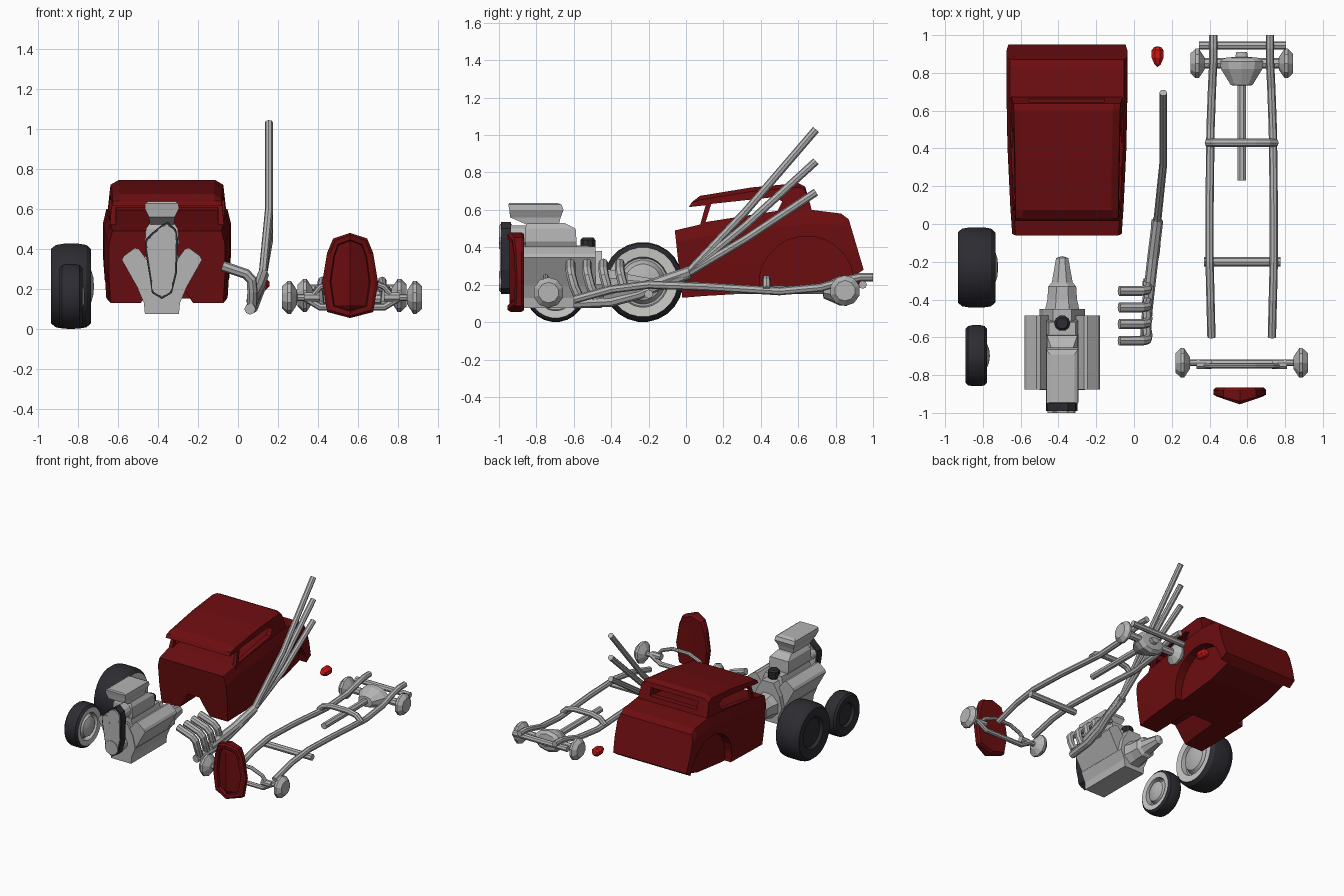
import bpy, bmesh, math
from mathutils import Vector, Matrix

if "Cube" in bpy.data.objects:
    bpy.data.objects.remove(bpy.data.objects["Cube"])


def material(name, rgb):
    m = bpy.data.materials.new(name)
    m.diffuse_color = (*rgb, 1)
    m.use_nodes = True
    m.node_tree.nodes["Principled BSDF"].inputs["Base Color"].default_value = m.diffuse_color
    return m


RED = material("dark red paint", (0.15, 0.004, 0.005))
METAL = material("grey metal", (0.46, 0.46, 0.46))
RUBBER = material("black rubber", (0.025, 0.025, 0.032))
WHITE = material("whitewall", (0.58, 0.58, 0.56))
LENS = material("bright red lens", (0.65, 0.008, 0.008))


def add(name, mesh, *mats):
    for m in mats:
        mesh.materials.append(m)
    ob = bpy.data.objects.new(name, mesh)
    bpy.context.collection.objects.link(ob)
    return ob


def loft(name, rings, mat, caps=True):
    """Skin a list of equal-length point rings."""
    bm = bmesh.new()
    vs = [[bm.verts.new(p) for p in r] for r in rings]
    n = len(rings[0])
    for a, b in zip(vs, vs[1:]):
        for i in range(n):
            bm.faces.new((a[i], a[(i + 1) % n], b[(i + 1) % n], b[i]))
    if caps:
        bm.faces.new(vs[0])
        bm.faces.new(vs[-1])
    bmesh.ops.remove_doubles(bm, verts=bm.verts, dist=1e-5)
    bmesh.ops.recalc_face_normals(bm, faces=bm.faces)
    me = bpy.data.meshes.new(name)
    bm.to_mesh(me)
    bm.free()
    return add(name, me, mat)


def prism(name, pts, axis, a, b, mat):
    """Extrude a profile along x (points are y,z) or y (points are x,z)."""
    put = (lambda p, t: (t, p[0], p[1])) if axis == 'x' else (lambda p, t: (p[0], t, p[1]))
    return loft(name, [[put(p, t) for p in pts] for t in (a, b)], mat)


def box(name, x0, x1, y0, y1, z0, z1, mat):
    return prism(name, [(x0, z0), (x1, z0), (x1, z1), (x0, z1)], 'y', y0, y1, mat)


def lathe(name, prof, mats, at, axis='x', n=10, pick=None, squash=1):
    """Turn (radius, offset) points about an axis; pick gives material per band."""
    bm = bmesh.new()
    turn = {'x': Matrix(), 'y': Matrix.Rotation(math.pi / 2, 4, 'Z'),
            'z': Matrix.Rotation(-math.pi / 2, 4, 'Y')}[axis]
    rows = []
    for r, t in prof:
        rows.append([bm.verts.new(Vector(at) + turn @ Vector((
            t, r * math.cos(math.tau * (i + .5) / n), squash * r * math.sin(math.tau * (i + .5) / n))))
            for i in range(n)])
    for k, (a, b) in enumerate(zip(rows, rows[1:])):
        for i in range(n):
            f = bm.faces.new((a[i], a[(i + 1) % n], b[(i + 1) % n], b[i]))
            f.material_index = pick[k] if pick else 0
    bmesh.ops.remove_doubles(bm, verts=bm.verts, dist=1e-5)
    bmesh.ops.recalc_face_normals(bm, faces=bm.faces)
    me = bpy.data.meshes.new(name)
    bm.to_mesh(me)
    bm.free()
    return add(name, me, *mats)


def tube(name, pts, r, mat=METAL):
    cu = bpy.data.curves.new(name, 'CURVE')
    cu.dimensions = '3D'
    cu.bevel_depth, cu.bevel_resolution, cu.use_fill_caps = r, 2, True
    sp = cu.splines.new('POLY')
    sp.points.add(len(pts) - 1)
    for p, q in zip(sp.points, pts):
        p.co = (*q, 1)
    tmp = bpy.data.objects.new(name, cu)
    bpy.context.collection.objects.link(tmp)
    me = bpy.data.meshes.new_from_object(tmp.evaluated_get(bpy.context.evaluated_depsgraph_get()))
    bpy.data.objects.remove(tmp)
    me.materials.clear()
    for p in me.polygons:
        p.use_smooth = False
    return add(name, me, mat)


def cut(ob, cutters):
    for c in cutters:
        m = ob.modifiers.new("cut", 'BOOLEAN')
        m.operation, m.object, m.solver = 'DIFFERENCE', c, 'EXACT'
    me = bpy.data.meshes.new_from_object(ob.evaluated_get(bpy.context.evaluated_depsgraph_get()))
    ob.modifiers.clear()
    ob.data = me
    for c in cutters:
        bpy.data.objects.remove(c)


# --- wheels: whitewall and domed cap on +x side ---
def wheel(name, R, w, x, y):
    prof = [(0, .03), (.5 * R, .03), (.56 * R, .01), (.88 * R, 0), (.97 * R, .12 * w), (R, .32 * w), (R, .68 * w),
            (.97 * R, .88 * w), (.87 * R, w), (.63 * R, w - .004), (.60 * R, w - .04), (.55 * R, w - .04),
            (.45 * R, w - .005), (.22 * R, w + .01), (0, w + .014)]
    ob = lathe(name, prof, (RUBBER, WHITE, METAL), (x, y, R), n=24, pick=[0] * 8 + [1] + [2] * 5)
    bpy.context.view_layer.objects.active = ob
    ob.select_set(True)
    bpy.ops.object.shade_smooth_by_angle(angle=math.radians(32))
    ob.select_set(False)


wheel("rear_wheel", .214, .2, -.933, -.23)
wheel("front_wheel", .163, .115, -.892, -.697)

# --- cab: lower body ---
CX = -.355
rings = []
for yb, yt, hw, zb, zt in [(-.02, -.06, .29, .13, .49), (.10, .09, .30, .14, .525), (.45, .40, .315, .16, .575),
                           (.72, .67, .32, .19, .60), (.89, .83, .32, .24, .58), (.95, .87, .32, .28, .55)]:
    half = [(hw * .97, 0), (hw, .4), (hw, .82), (hw - .018, 1)]
    ring = half + [(-x, f) for x, f in reversed(half)]
    rings.append([(CX + x, yb + f * (yt - yb), zb + f * (zt - zb)) for x, f in ring])
body = loft("cab_body", rings, RED)
arches = [lathe("arch_cutter", [(0, -.08), (.255, -.08), (.255, .08), (0, .08)], (RED,),
                (CX + s * .33, .645, .205), n=24) for s in (-1, 1)]
tunnel = prism("tunnel_cutter", [(CX - .15, .1), (CX + .15, .1), (CX + .09, .19), (CX + .05, .26),
                                 (CX - .05, .26), (CX - .09, .19)], 'y', -.2, .3, RED)
cut(body, arches + [tunnel])

# --- cab: chopped roof, hollow with open windows ---
prof = [(.07, .50), (.105, .625), (.016, .615), (.03, .64), (.075, .675), (.35, .72), (.60, .743), (.637, .725),
        (.672, .60), (.672, .54)]
rings = []
for s in (-1, -.87, .87, 1):
    r = []
    for y, z in prof:
        z -= .022 if abs(s) == 1 and z > .65 else 0
        r.append((CX + s * (.285 + .03 * y - .1 * (z - .5)), y, z))
    rings.append(r)
roof = loft("cab_roof", rings, RED)
cut(roof, [
    prism("inside_cutter", [(.10, .4), (.135, .645), (.58, .70), (.61, .69), (.645, .4)], 'x', CX - .25, CX + .25, RED),
    prism("side_window_cutter", [(.105, .535), (.135, .632), (.47, .668), (.515, .645), (.49, .595)],
          'x', CX - .5, CX + .5, RED),
    box("windshield_cutter", CX - .255, CX + .255, 0, .2, .51, .607, RED),
    box("rear_window_cutter", CX - .2, CX + .2, .58, .75, .635, .693, RED)])

# --- engine ---
EX = -.38
block = [(.085, .075), (.09, .13), (.12, .20), (.10, .29), (.05, .38)]
prism("engine_block", [(EX + x, z) for x, z in block] + [(EX - x, z) for x, z in reversed(block)],
      'y', -.88, -.45, METAL)
for s, side in ((-1, "right"), (1, "left")):
    head = [(.06, .19), (.09, .15), (.2, .345), (.19, .365), (.135, .405), (.115, .40), (.05, .31)]
    prism("cylinder_head_" + side, [(EX + s * x, z) for x, z in head], 'y', -.875, -.485, METAL)


def stack(name, levels):
    loft(name, [[(EX - w, a, z), (EX + w, a, z), (EX + w, b, z), (EX - w, b, z)] for z, a, b, w in levels], METAL)


stack("intake_manifold", [(.30, -.86, -.5, .1), (.41, -.86, -.52, .07)])
stack("blower_case", [(.40, -.855, -.585, .07), (.43, -.86, -.585, .085), (.50, -.86, -.59, .08),
                      (.53, -.85, -.65, .06)])
stack("air_scoop", [(.52, -.85, -.68, .06), (.56, -.94, -.67, .065), (.60, -.945, -.655, .085),
                    (.628, -.95, -.665, .083), (.638, -.945, -.69, .065)])
lathe("gearbox", [(0, -.46), (.1, -.46), (.085, -.40), (.08, -.33), (.06, -.31), (.035, -.18), (0, -.17)], (METAL,),
      (EX, 0, .2), 'y', 8)
lathe("distributor", [(0, .30), (.03, .30), (.03, .38), (.042, .39), (.042, .44), (.03, .452), (0, .452)], (RUBBER,),
      (EX, -.525, 0), 'z', 10)

# drive belt with grey cover and pulleys
belt = [(0, .52), (.03, .535), (.07, .50), (.08, .45), (.075, .28), (.05, .18), (0, .15), (-.05, .18), (-.06, .25),
        (-.085, .40), (-.08, .45), (-.05, .48)]
prism("drive_belt", [(EX + x, z) for x, z in belt], 'y', -.99, -.935, RUBBER)
prism("belt_cover", [(EX + x * .87, .34 + (z - .34) * .94) for x, z in belt], 'y', -.995, -.93, METAL)
for name, x, z, r in [("blower_pulley", .02, .465, .052), ("idler_pulley", -.045, .425, .034),
                      ("crank_pulley", 0, .22, .055)]:
    lathe(name, [(0, -1), (r, -1), (r, -.85), (0, -.85)], (METAL,), (EX + x, 0, z), 'y', 12)

# --- exhaust: four headers, collector, three zoomie pipes ---
for i in range(4):
    y = -.618 + .088 * i
    tube(f"header_pipe_{i + 1}", [(-.078, y, .315), (.04, y, .275), (.068, y + .005, .245), (.072, y + .02, .19),
                                  (.07, y + .05, .12)], .026)
tube("collector_low", [(.06, -.60, .10), (.075, -.40, .11), (.09, -.25, .15), (.11, -.14, .20), (.12, .02, .26)], .028)
tube("collector_high", [(.07, -.44, .14), (.10, -.18, .20), (.125, .02, .27)], .03)
for i, z in enumerate((1.03, .86, .695)):
    mid = .25 + (z - .25) * .44
    tube(f"exhaust_pipe_{i + 1}", [(.115, -.04, .225), (.125, .03, .255 + (z - .25) * .04), (.155, .32, mid),
                                   (.155, .695, z)], .021)

# --- chassis ---
FX = .57
for s, side in ((-1, "right"), (1, "left")):
    path = [(.16, -.6, .12), (.165, -.4, .175), (.17, -.2, .2), (.17, .1, .19), (.165, .5, .165), (.157, .72, .185),
            (.15, .86, .225), (.15, .93, .24), (.15, 1, .24)]
    tube("frame_rail_" + side, [(FX + s * x, y, z) for x, y, z in path], .022)
    # brake drums, rear and front
    for name, out, y, z in (("rear_hub_", .272, .85, .168), ("front_hub_", .35, -.735, .158)):
        prof = [(0, 0), (.055, 0), (.082, -.028), (.082, -.045), (.035, -.075), (0, -.078)]
        lathe(name + side, [(r, s * (out + t)) for r, t in prof], (METAL,), (FX, y, z), n=10)
    lathe("spring_shackle_" + side, [(0, -.04), (.024, -.04), (.024, .04), (0, .04)], (METAL,),
          (FX + s * .2, -.745, .16), n=8)
tube("front_crossmember", [(.37, -.2, .15), (.775, -.2, .15)], .024)
tube("middle_crossmember", [(.39, .43, .175), (.43, .43, .215), (.50, .43, .23), (.64, .43, .23), (.71, .43, .215),
                            (.75, .43, .175)], .022)
tube("rear_crossmember", [(.345, .945, .2), (.805, .945, .2)], .022)
tube("rear_axle", [(.35, .85, .168), (.79, .85, .168)], .028)
lathe("differential", [(0, .91), (.03, .91), (.035, .885), (.09, .88), (.12, .86), (.115, .82), (.06, .735),
                       (0, .73)], (METAL,), (FX, 0, .168), 'y', 10, squash=.68)
lathe("driveshaft", [(0, .23), (.024, .23), (.024, .76), (0, .76)], (METAL,), (FX, 0, .172), 'y', 8)
tube("front_axle", [(.24, -.735, .158), (.33, -.735, .158), (.41, -.735, .11), (.73, -.735, .11), (.81, -.735, .158),
                    (.90, -.735, .158)], .018)
tube("front_spring", [(.36, -.75, .15), (.41, -.75, .21), (.50, -.75, .245), (.64, -.75, .245), (.73, -.75, .21),
                      (.78, -.75, .15)], .014)

# --- grille shell with a vee front ---
side = [(0, .48), (.085, .452), (.115, .38), (.14, .23), (.115, .085)]
outline = side + [(0, .055)] + [(-x, z) for x, z in reversed(side[1:])]


def grille_ring(sx, sz, y, vee=0):
    return [(.56 + x * sx, y + abs(x) * vee, .265 + (z - .265) * sz) for x, z in outline]


loft("grille", [grille_ring(0, .85, -.868), grille_ring(.92, .96, -.866), grille_ring(1, 1, -.88),
                grille_ring(1, 1, -.938, .25), grille_ring(.88, .95, -.955, .3), grille_ring(.72, .84, -.955, .3),
                grille_ring(.68, .82, -.925, .2), grille_ring(0, .8, -.945)], RED, caps=False)

# --- tail light ---
lathe("tail_light", [(0, .83), (.018, .845), (.034, .88), (.034, .92), (.02, .937), (0, .94)], (LENS,),
      (.125, 0, .225), 'y', 8)
